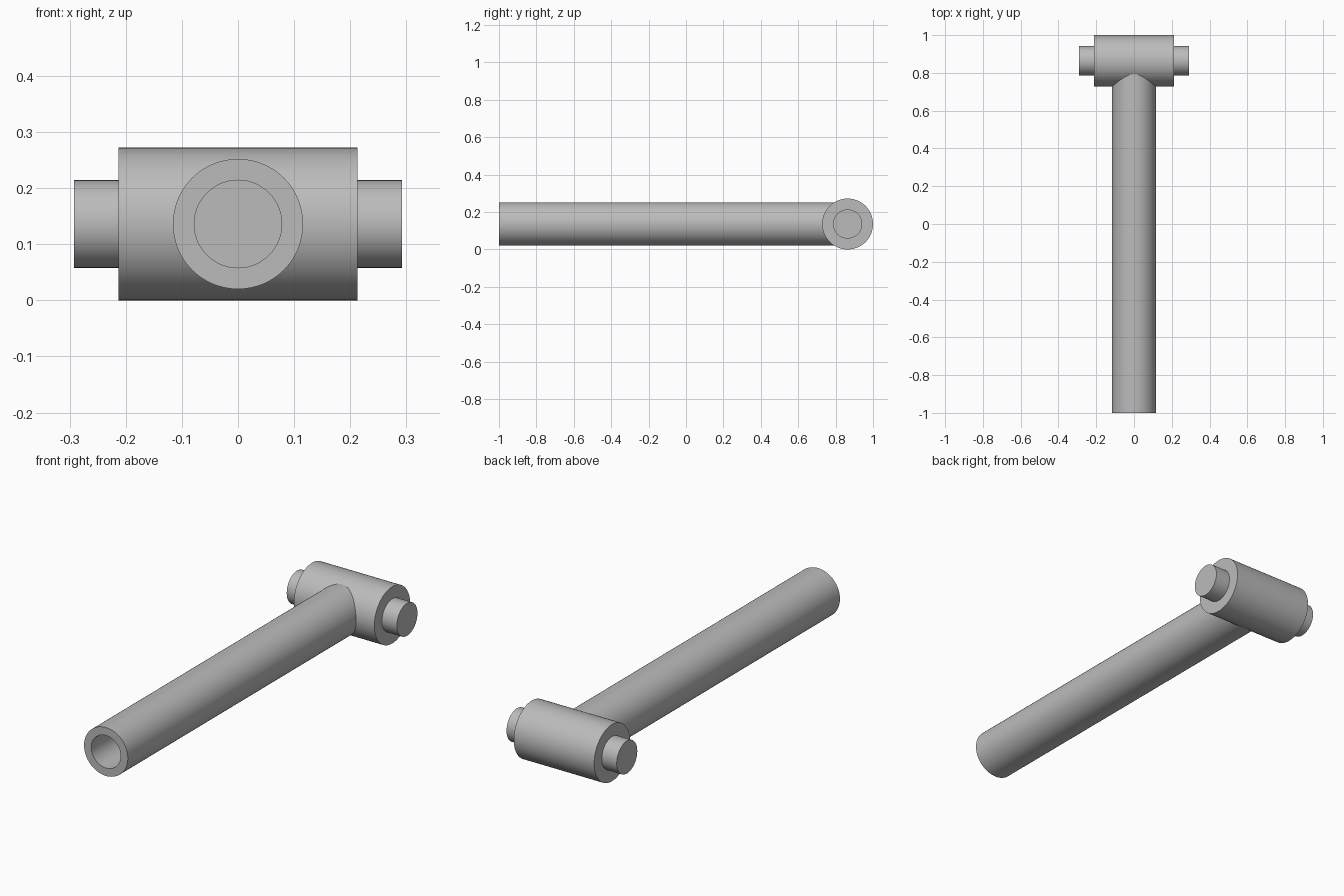
import bpy, bmesh, math
from mathutils import Vector, Matrix

old = bpy.data.objects.get("Cube")
if old:
    bpy.data.objects.remove(old, do_unlink=True)

SEGMENTS = 96
HEAD_Y, AXIS_Z = 0.864, 0.136

steel = bpy.data.materials.new("grey_steel")
steel.use_nodes = True
colour = (0.5, 0.5, 0.5, 1)
steel.diffuse_color = colour
steel.node_tree.nodes["Principled BSDF"].inputs["Base Color"].default_value = colour


def lathe(name, profile, turn, location):
    """Spin (radius, height) points about z, then turn the solid into place."""
    bm = bmesh.new()
    verts = [bm.verts.new((r, 0, h)) for r, h in profile]
    edges = [bm.edges.new(pair) for pair in zip(verts, verts[1:])]
    bmesh.ops.spin(bm, geom=verts + edges, cent=(0, 0, 0), axis=(0, 0, 1),
                   angle=math.tau, steps=SEGMENTS)
    bmesh.ops.remove_doubles(bm, verts=bm.verts, dist=0.0001)
    bmesh.ops.recalc_face_normals(bm, faces=bm.faces)
    bmesh.ops.transform(bm, matrix=turn, verts=bm.verts)
    mesh = bpy.data.meshes.new(name)
    bm.to_mesh(mesh)
    bm.free()
    mesh.materials.append(steel)
    obj = bpy.data.objects.new(name, mesh)
    obj.location = location
    bpy.context.collection.objects.link(obj)
    bpy.ops.object.select_all(action='DESELECT')
    obj.select_set(True)
    bpy.context.view_layer.objects.active = obj
    bpy.ops.object.shade_smooth_by_angle(angle=math.radians(30))
    return obj


def rod(radius, half):
    return [(0, -half), (radius, -half), (radius, half), (0, half)]


along_x = Matrix.Rotation(math.pi / 2, 4, 'Y')
along_y = Matrix.Rotation(-math.pi / 2, 4, 'X')
head_centre = Vector((0, HEAD_Y, AXIS_Z))

# Cross head and the pin through it
lathe("cross_barrel", rod(0.136, 0.213), along_x, head_centre)
lathe("cross_pin", rod(0.078, 0.292), along_x, head_centre)

# Handle tube with a flat-bottomed bore, running into the cross head
tube_length, bore_depth = 1 + HEAD_Y, 1.7
tube = [(0, bore_depth), (0.078, bore_depth), (0.078, 0), (0.116, 0),
        (0.116, tube_length), (0, tube_length)]
lathe("handle_tube", tube, along_y, Vector((0, -1, AXIS_Z)))
